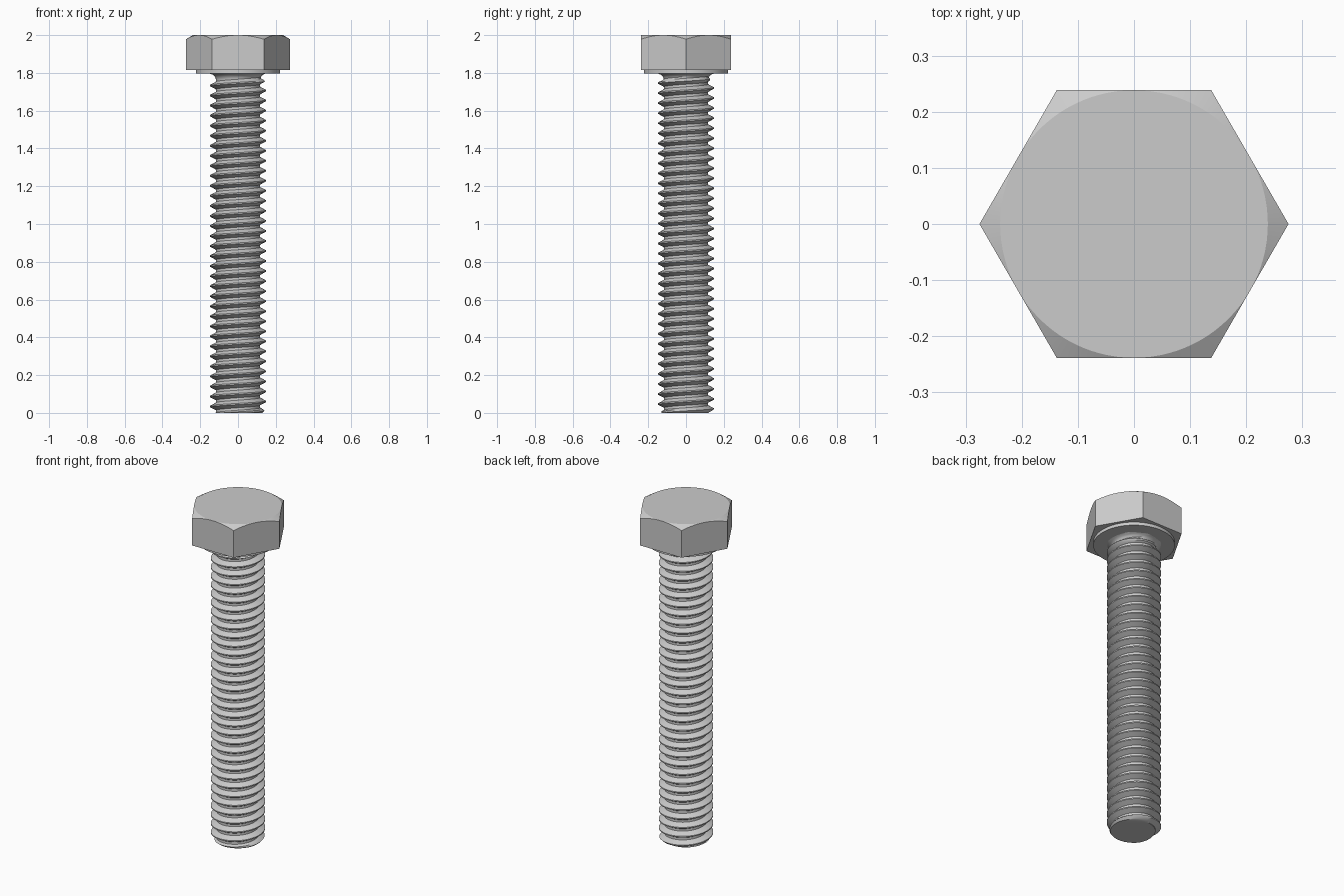
import bpy, bmesh
from math import pi, cos, sin, sqrt, radians

if "Cube" in bpy.data.objects:
    bpy.data.objects.remove(bpy.data.objects["Cube"])


def loft(name, rings, angle):
    """Skin a stack of closed rings (bottom to top), cap both ends."""
    bm = bmesh.new()
    vr = [[bm.verts.new(p) for p in ring] for ring in rings]
    n = len(vr[0])
    for lo, hi in zip(vr, vr[1:]):
        for i in range(n):
            k = (i + 1) % n
            bm.faces.new((lo[i], lo[k], hi[k], hi[i]))
    bm.faces.new(vr[0][::-1])
    bm.faces.new(vr[-1])
    finish(name, bm, angle)


def finish(name, bm, angle):
    bmesh.ops.remove_doubles(bm, verts=bm.verts, dist=1e-5)
    bmesh.ops.recalc_face_normals(bm, faces=bm.faces)
    mesh = bpy.data.meshes.new(name)
    bm.to_mesh(mesh)
    bm.free()
    obj = bpy.data.objects.new(name, mesh)
    bpy.context.collection.objects.link(obj)
    bpy.ops.object.select_all(action='DESELECT')
    obj.select_set(True)
    bpy.context.view_layer.objects.active = obj
    bpy.ops.object.shade_smooth_by_angle(angle=radians(angle))


def circle(r, z, n=96):
    return [(r * cos(2 * pi * i / n), r * sin(2 * pi * i / n), z) for i in range(n)]


# Hex head: corners on x, top chamfered by a 30 degree cone
A = 0.2385
N = 96
hex_r = [A / cos((2 * pi * i / N) % (pi / 3) - pi / 6) for i in range(N)]


def hex_ring(z_of_r):
    return [(r * cos(2 * pi * i / N), r * sin(2 * pi * i / N), z_of_r(r))
            for i, r in enumerate(hex_r)]


loft("hex_head", [hex_ring(lambda r: 1.815),
                  hex_ring(lambda r: 2.0 - (r - A) * 0.6),
                  circle(A, 2.0)], 20)

# Washer face under the head
loft("washer_face", [circle(0.222, 1.796), circle(0.222, 1.82)], 30)

# Threaded shank: helical grid, one profile swept up the screw
PITCH, CREST, ROOT = 0.0531, 0.148, 0.117
TOP, SEG = 1.80, 64
CREST_PHASE = 0.034 - PITCH / 2      # crest height on the +x side


def shank_radius(u, z):
    """u = position within the thread profile, 0 at the crest centre."""
    d = abs((u + 0.5) % 1 - 0.5)
    t = min(1, max(0, (0.375 - d) / 0.3125))
    t *= min(1, max(0, (1.778 - z) / 0.025))          # run-out below the head
    r = min(ROOT + (CREST - ROOT) * t, 0.129 + z)     # chamfered tip
    f = min(1, max(0, (z - 1.762) / 0.036))           # fillet under the head
    return max(r, ROOT + 0.04 * (1 - sqrt(1 - f * f)))


profile = [-0.375, -0.22, -0.0625, 0.0625, 0.22, 0.375, 0.5]
levels = [k + u for k in range(-2, 36) for u in profile]

bm = bmesh.new()
cols = []
for i in range(SEG + 1):
    a = 2 * pi * i / SEG
    col = []
    for s in levels:
        z = min(TOP, max(0, CREST_PHASE + PITCH * (s + i / SEG)))
        u = (z - CREST_PHASE) / PITCH - i / SEG
        r = shank_radius(u, z)
        col.append(bm.verts.new((r * cos(a), r * sin(a), z)))
    cols.append(col)
for c0, c1 in zip(cols, cols[1:]):
    for j in range(len(levels) - 1):
        bm.faces.new((c0[j], c1[j], c1[j + 1], c0[j + 1]))
bmesh.ops.remove_doubles(bm, verts=bm.verts, dist=1e-5)
bmesh.ops.holes_fill(bm, edges=[e for e in bm.edges if e.is_boundary], sides=0)
finish("threaded_shank", bm, 35)
